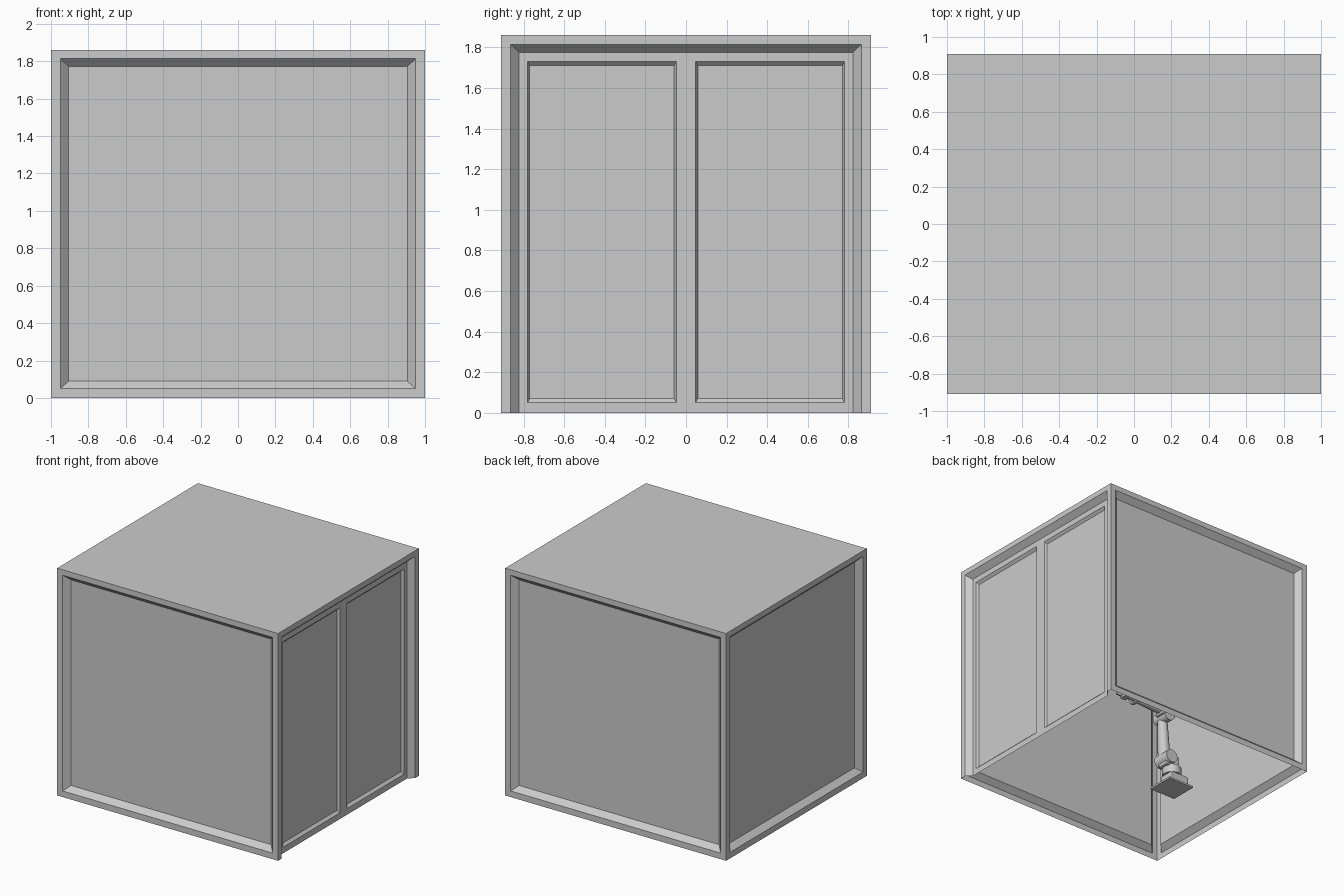
import bpy, bmesh, math
from mathutils import Vector

if "Cube" in bpy.data.objects:
    bpy.data.objects.remove(bpy.data.objects["Cube"])

HX, HY, TOP = 1.0, 0.91, 1.86   # half width, half depth, height

# Map wall coordinates (u right, v up, d inward) to the four sides
SIDES = {
    "front": (HX, lambda u, v, d: (u, -HY + d, v)),
    "back": (HX, lambda u, v, d: (-u, HY - d, v)),
    "left": (HY, lambda u, v, d: (-HX + d, -u, v)),
    "right": (HY, lambda u, v, d: (HX - d, u, v)),
}


def finish(name, bm, smooth=False):
    bmesh.ops.remove_doubles(bm, verts=bm.verts, dist=1e-5)
    me = bpy.data.meshes.new(name)
    bm.to_mesh(me)
    bm.free()
    ob = bpy.data.objects.new(name, me)
    bpy.context.collection.objects.link(ob)
    if smooth:
        bpy.ops.object.select_all(action='DESELECT')
        ob.select_set(True)
        bpy.context.view_layer.objects.active = ob
        bpy.ops.object.shade_smooth_by_angle(angle=math.radians(40))
    return ob


def quad(bm, place, pts):
    bm.faces.new([bm.verts.new(place(*p)) for p in pts])


def rings(bm, place, rects, cap=True):
    """Mitred nested rectangles (u0, v0, u1, v1, depth)."""
    def corners(r):
        u0, v0, u1, v1, d = r
        return [(u0, v0, d), (u1, v0, d), (u1, v1, d), (u0, v1, d)]
    for a, b in zip(rects, rects[1:]):
        ca, cb = corners(a), corners(b)
        for i in range(4):
            j = (i + 1) % 4
            if i == 0 and a[1] == b[1]:
                continue                # open at the floor
            quad(bm, place, [ca[i], ca[j], cb[j], cb[i]])
    if cap:
        quad(bm, place, corners(rects[-1]))


# Framed wall panels on three sides
for side in ("front", "back", "left"):
    w, place = SIDES[side]
    bm = bmesh.new()
    rings(bm, place, [(-w, 0, w, TOP, 0),
                      (-w + .05, .05, w - .05, TOP - .045, 0),
                      (-w + .095, .09, w - .095, TOP - .088, .045)])
    finish(side + "_wall_panel", bm)

# Door surround, open at the floor
w, place = SIDES["right"]
bm = bmesh.new()
rings(bm, place, [(-w, 0, w, TOP, 0),
                  (-w + .047, 0, w - .047, TOP - .045, 0),
                  (-w + .088, 0, w - .088, TOP - .085, .045)], cap=False)
finish("door_surround", bm)

# Two door leaves with recessed panels
for name, u0, u1, p0, p1 in (("door_leaf_left", -w + .088, 0, -.78, -.048),
                             ("door_leaf_right", 0, w - .088, .048, .78)):
    bm = bmesh.new()
    frame = (u0, -.0, u1, TOP - .085, .045)
    rings(bm, place, [frame, (p0, .05, p1, 1.73, .045),
                      (p0 + .01, .07, p1 - .01, 1.71, .065)])
    finish(name, bm)

# Roof sheet
bm = bmesh.new()
quad(bm, lambda *p: p, [(-HX, -HY, TOP), (HX, -HY, TOP), (HX, HY, TOP), (-HX, HY, TOP)])
finish("roof", bm)

# Robot arm inside the cell, positions relative to its base
BASE = Vector((-.36, .03, 0))


def rod(name, a, b, r1, r2=None, seg=24):
    a, b = Vector(a) + BASE, Vector(b) + BASE
    bm = bmesh.new()
    bmesh.ops.create_cone(bm, cap_ends=True, segments=seg, radius1=r1,
                          radius2=r2 or r1, depth=(b - a).length)
    bm.transform((b - a).to_track_quat('Z', 'Y').to_matrix().to_4x4())
    bmesh.ops.translate(bm, verts=bm.verts, vec=(a + b) / 2)
    return finish(name, bm, True)


def box(name, c, size, bevel=.01):
    bm = bmesh.new()
    bmesh.ops.create_cube(bm, size=1)
    bmesh.ops.scale(bm, verts=bm.verts, vec=size)
    bmesh.ops.translate(bm, verts=bm.verts, vec=Vector(c) + BASE)
    if bevel:
        bmesh.ops.bevel(bm, geom=bm.edges[:], offset=bevel, segments=2,
                        affect='EDGES', profile=.5)
    return finish(name, bm)


box("arm_base_plate", (0, 0, .0075), (.24, .23, .015), 0)
box("arm_base", (-.03, 0, .065), (.17, .13, .1))
rod("arm_turntable", (0, 0, .11), (0, 0, .18), .075)
box("arm_shoulder", (.03, 0, .22), (.13, .1, .1))
rod("shoulder_joint", (.06, -.075, .24), (.06, .075, .24), .055)
rod("upper_arm", (.06, -.02, .24), (.08, -.02, .6), .05, .04)
rod("elbow_joint", (.08, -.075, .61), (.08, .07, .61), .05)
box("elbow_housing", (.08, .02, .65), (.13, .09, .1))
rod("forearm", (.1, .02, .66), (.37, .02, .66), .045, .032)
rod("wrist_joint", (.38, -.03, .66), (.38, .07, .66), .035)
rod("tool_flange", (.4, .02, .66), (.46, .02, .66), .028)
box("gripper_body", (.48, .02, .66), (.05, .09, .05), .005)
for s in (-1, 1):
    box("gripper_finger", (.525, .02 + s * .03, .66), (.06, .014, .025), .003)
